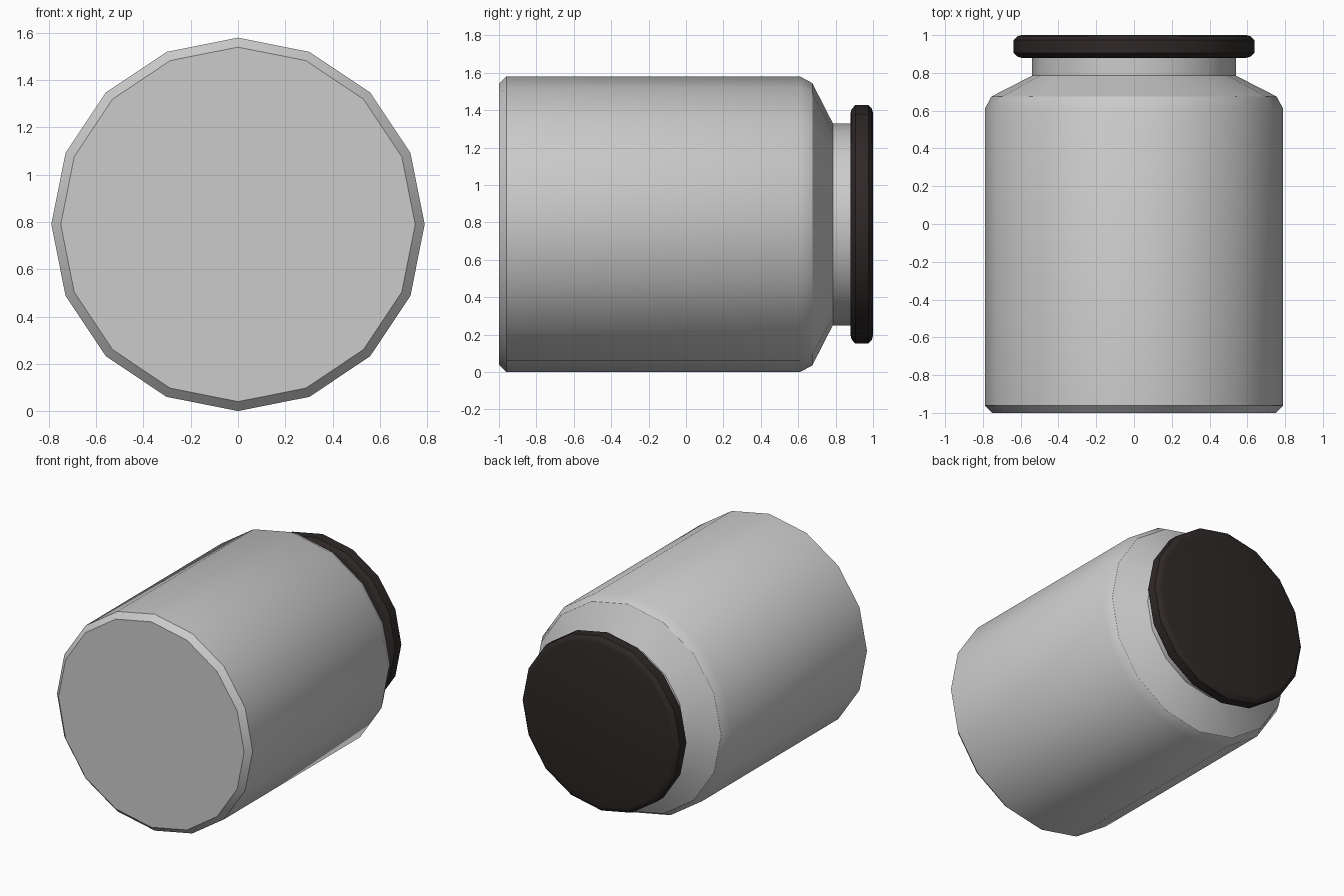
import bpy, bmesh, math

if "Cube" in bpy.data.objects:
    bpy.data.objects.remove(bpy.data.objects["Cube"])

SIDES = 16
CENTRE_Z = 0.79


def material(name, colour):
    m = bpy.data.materials.new(name)
    m.diffuse_color = (*colour, 1)
    m.use_nodes = True
    m.node_tree.nodes["Principled BSDF"].inputs["Base Color"].default_value = m.diffuse_color
    return m


def lathe(name, profile, mat, angle):
    """Closed turned part along y from (y, radius) pairs."""
    bm = bmesh.new()
    rings = []
    for y, r in profile:
        ring = []
        for i in range(SIDES):
            a = 2 * math.pi * i / SIDES
            ring.append(bm.verts.new((r * math.cos(a), y, CENTRE_Z + r * math.sin(a))))
        rings.append(ring)
    for low, high in zip(rings, rings[1:]):
        for i in range(SIDES):
            j = (i + 1) % SIDES
            bm.faces.new((low[i], low[j], high[j], high[i]))
    bm.faces.new(rings[0])
    bm.faces.new(rings[-1])
    bmesh.ops.recalc_face_normals(bm, faces=bm.faces)
    mesh = bpy.data.meshes.new(name)
    bm.to_mesh(mesh)
    bm.free()
    mesh.materials.append(mat)
    obj = bpy.data.objects.new(name, mesh)
    bpy.context.collection.objects.link(obj)
    bpy.ops.object.select_all(action='DESELECT')
    obj.select_set(True)
    bpy.context.view_layer.objects.active = obj
    bpy.ops.object.shade_smooth_by_angle(angle=math.radians(angle))
    return obj


grey = material("light_grey", (0.6, 0.6, 0.6))
dark = material("dark_brown", (0.028, 0.021, 0.021))

# Jar body: chamfered base, straight wall, shoulder and neck
lathe("jar_body", [(-1.0, 0.75), (-0.96, 0.79), (0.61, 0.79), (0.675, 0.755),
                   (0.785, 0.54), (0.90, 0.54)], grey, 30)

# Lid with rounded rims
lathe("lid", [(0.88, 0.595), (0.886, 0.617), (0.905, 0.637), (0.975, 0.637),
              (0.994, 0.617), (1.0, 0.595)], dark, 40)
